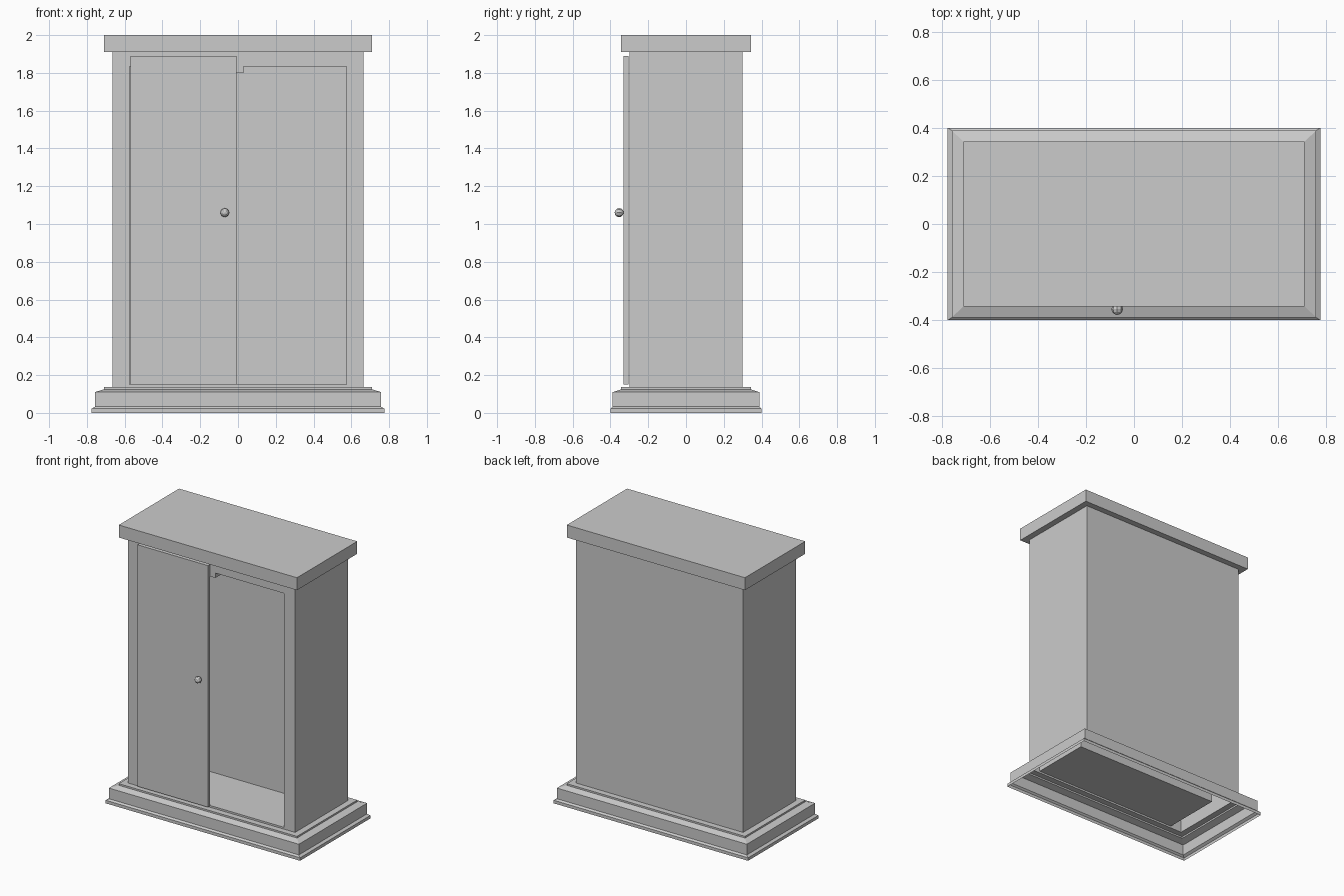
import bpy
import bmesh
from math import radians
from mathutils import Matrix

if "Cube" in bpy.data.objects:
    bpy.data.objects.remove(bpy.data.objects["Cube"])

GREY = (0.6, 0.6, 0.6, 1)
grey = bpy.data.materials.new("plain grey")
grey.use_nodes = True
grey.diffuse_color = GREY
grey.node_tree.nodes["Principled BSDF"].inputs["Base Color"].default_value = GREY


def finish(name, bm, fix_normals=True):
    if fix_normals:
        bmesh.ops.recalc_face_normals(bm, faces=bm.faces)
    mesh = bpy.data.meshes.new(name)
    bm.to_mesh(mesh)
    bm.free()
    mesh.materials.append(grey)
    obj = bpy.data.objects.new(name, mesh)
    bpy.context.collection.objects.link(obj)
    return obj


def box(name, x, y, z):
    bm = bmesh.new()
    bmesh.ops.create_cube(bm, size=1)
    for v in bm.verts:
        v.co = [lo + (c + 0.5) * (hi - lo) for c, (lo, hi) in zip(v.co, (x, y, z))]
    return finish(name, bm)


def bridge(bm, a, b):
    for i in range(len(a)):
        j = (i + 1) % len(a)
        bm.faces.new((a[i], a[j], b[j], b[i]))


def rectangle(bm, hx, hy, z):
    return [bm.verts.new((sx * hx, sy * hy, z))
            for sx, sy in ((-1, -1), (1, -1), (1, 1), (-1, 1))]


# Stepped plinth, a moulded shell open underneath
bm = bmesh.new()
steps = [(0.775, 0.40, 0), (0.775, 0.40, 0.022), (0.757, 0.388, 0.033), (0.757, 0.388, 0.11),
         (0.71, 0.343, 0.125), (0.71, 0.343, 0.137), (0.665, 0.30, 0.137)]
rings = [rectangle(bm, *s) for s in steps]
for lower, upper in zip(rings, rings[1:]):
    bridge(bm, lower, upper)
finish("plinth", bm, False)

# Cabinet shell: outer walls, framed front opening and shallow inner recess
FRONT, BACK, RECESS = -0.30, 0.30, 0.13
bm = bmesh.new()
low, high = rectangle(bm, 0.665, BACK, 0.137), rectangle(bm, 0.665, BACK, 1.91)
for i in (1, 2, 3):
    j = (i + 1) % 4
    bm.faces.new((low[i], low[j], high[j], high[i]))
W, SILL, HEAD, TAB = 0.575, 0.15, 1.835, 1.80
outline = [(-W, SILL), (W, SILL), (W, HEAD), (0.03, HEAD), (0.03, TAB),
           (-0.03, TAB), (-0.03, HEAD), (-W, HEAD)]
mouth = [bm.verts.new((x, FRONT, z)) for x, z in outline]
rear = [bm.verts.new((x, RECESS, z)) for x, z in outline]
bridge(bm, rear, mouth)
bm.faces.new(rear)
bm.faces.new((low[0], low[1], mouth[1], mouth[0]))
bm.faces.new((low[1], high[1], mouth[2], mouth[1]))
bm.faces.new((high[1], high[0], *reversed(mouth[2:])))
bm.faces.new((high[0], low[0], mouth[0], mouth[7]))
finish("cabinet_body", bm)

# Flat top slab and sliding door
box("top_slab", (-0.71, 0.71), (-0.343, 0.343), (1.91, 2))
box("sliding_door", (-0.57, -0.008), (-0.33, -0.305), (0.15, 1.89))

# Round door knob
bm = bmesh.new()
bmesh.ops.create_uvsphere(bm, u_segments=8, v_segments=6, radius=0.024)
bmesh.ops.transform(bm, verts=bm.verts, matrix=Matrix.Translation((-0.07, -0.354, 1.06))
                    @ Matrix.Rotation(radians(90), 4, "X"))
finish("door_knob", bm)
